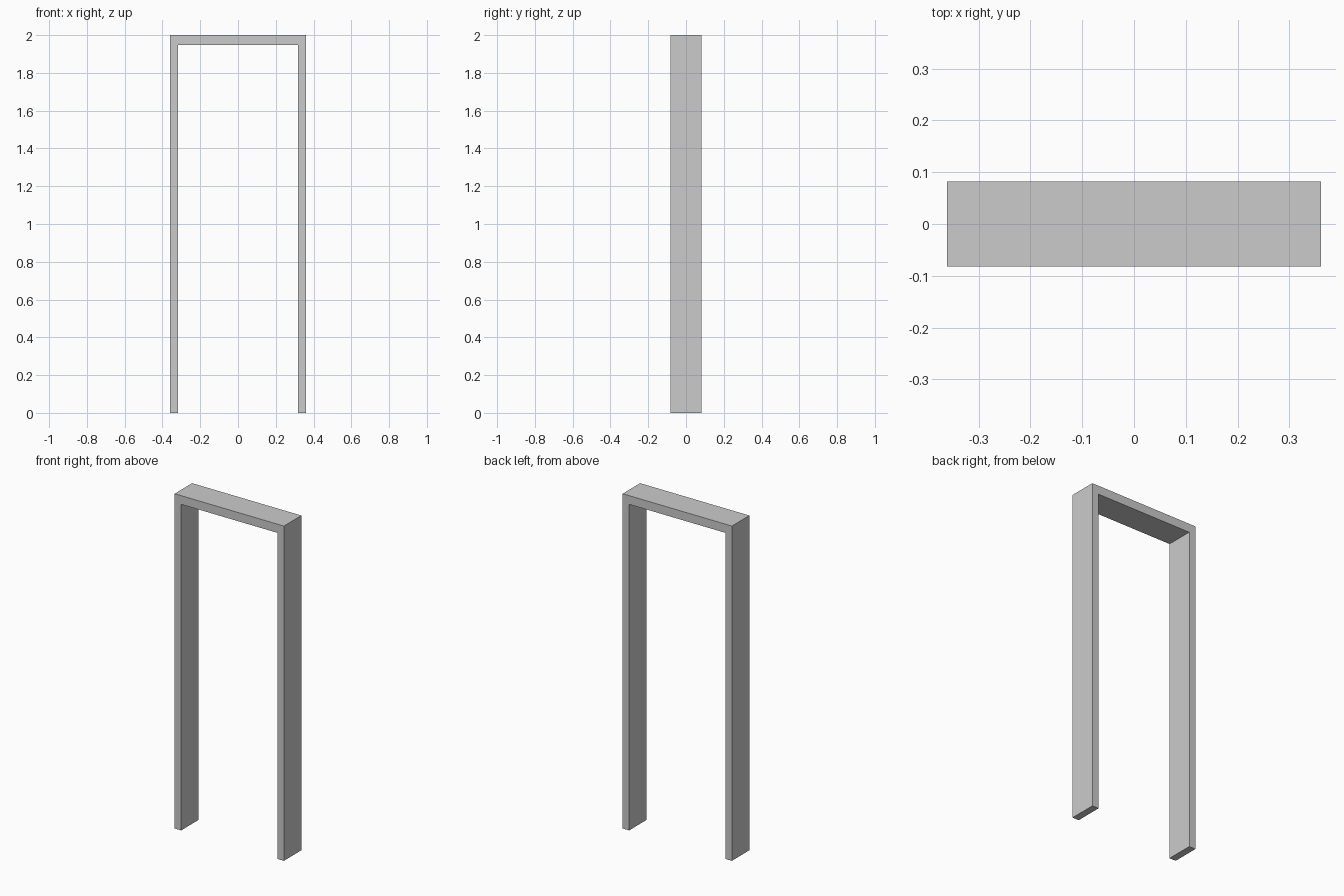
import bpy

if "Cube" in bpy.data.objects:
    bpy.data.objects.remove(bpy.data.objects["Cube"])

HALF_W, JAMB_T, DEPTH, HEIGHT, HEAD_T = 0.361, 0.043, 0.165, 2.0, 0.052


def box(name, x0, x1, z0, z1):
    bpy.ops.mesh.primitive_cube_add(size=1, location=((x0 + x1) / 2, 0, (z0 + z1) / 2))
    ob = bpy.context.object
    ob.name = name
    ob.scale = (x1 - x0, DEPTH, z1 - z0)
    bpy.ops.object.transform_apply(location=False, rotation=False, scale=True)
    return ob


inner = HALF_W - JAMB_T

# Side jambs, full height
box("left_jamb", -HALF_W, -inner, 0, HEIGHT)
box("right_jamb", inner, HALF_W, 0, HEIGHT)

# Head board fitted between the jambs
box("head_jamb", -inner, inner, HEIGHT - HEAD_T, HEIGHT)
